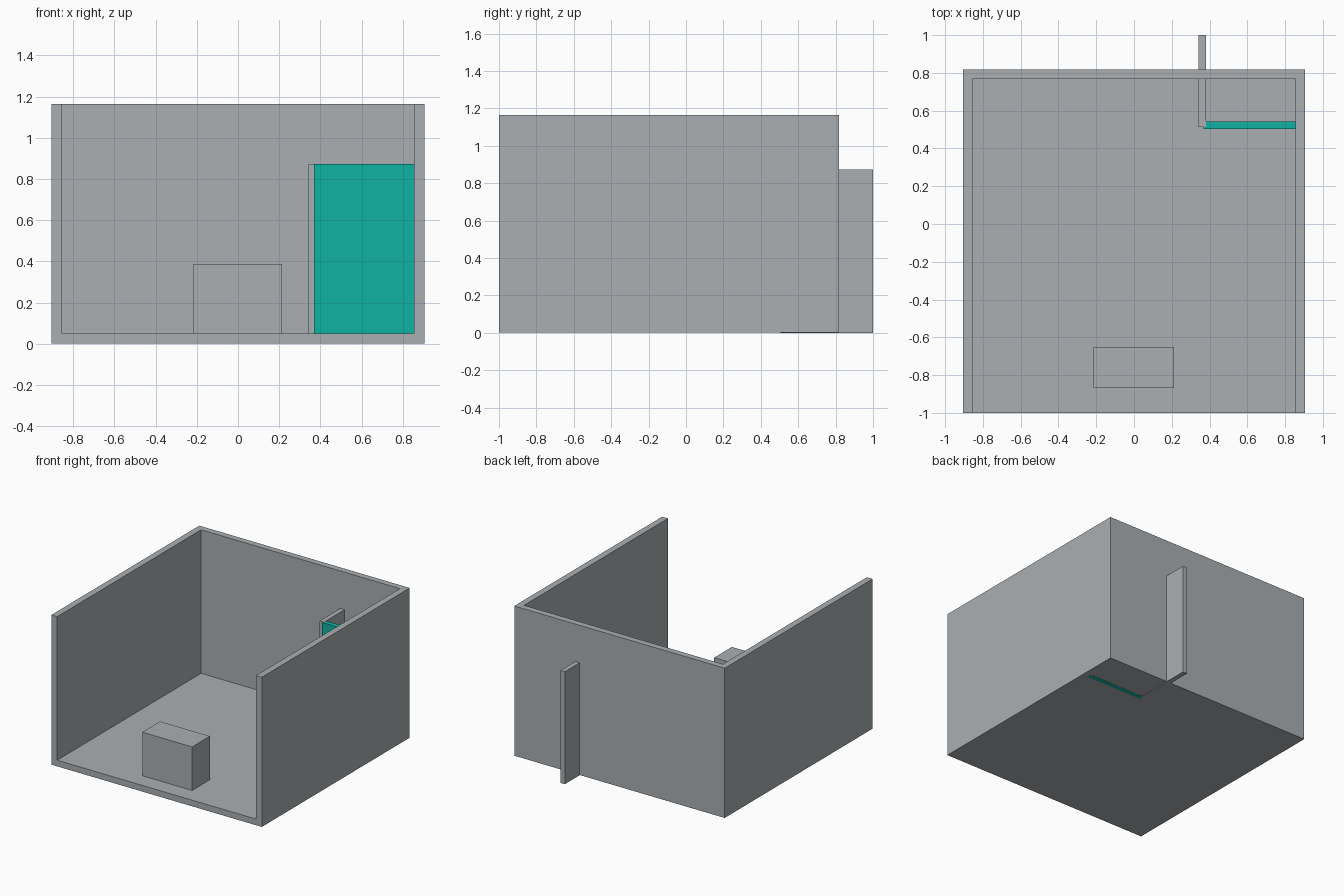
import bpy

if "Cube" in bpy.data.objects:
    bpy.data.objects.remove(bpy.data.objects["Cube"])


def material(name, rgb):
    m = bpy.data.materials.new(name)
    m.diffuse_color = (*rgb, 1)
    m.use_nodes = True
    m.node_tree.nodes["Principled BSDF"].inputs["Base Color"].default_value = m.diffuse_color
    return m


GREY = material("light grey", (0.402, 0.429, 0.445))
TEAL = material("teal", (0.005, 0.445, 0.362))


def extrude(name, outline, z0, z1, mat):
    """Upright prism from a counter-clockwise floor-plan outline."""
    n = len(outline)
    verts = [(x, y, z) for z in (z0, z1) for x, y in outline]
    faces = [tuple(reversed(range(n))), tuple(range(n, 2 * n))]
    faces += [(i, (i + 1) % n, (i + 1) % n + n, i + n) for i in range(n)]
    mesh = bpy.data.meshes.new(name)
    mesh.from_pydata(verts, [], faces)
    mesh.materials.append(mat)
    ob = bpy.data.objects.new(name, mesh)
    bpy.context.collection.objects.link(ob)
    return ob


def box(name, x0, x1, y0, y1, z0, z1, mat):
    return extrude(name, [(x0, y0), (x1, y0), (x1, y1), (x0, y1)], z0, z1, mat)


W, IN = 0.905, 0.855             # outer and inner half widths
FRONT, BACK, IN_BACK = -1.0, 0.817, 0.768
FLOOR, TOP = 0.049, 1.165

# Room: floor slab and U-shaped walls, open at the front and top
box("floor", -W, W, FRONT, BACK, 0.001, FLOOR, GREY)
extrude("walls", [(-W, FRONT), (-IN, FRONT), (-IN, IN_BACK), (IN, IN_BACK),
                  (IN, FRONT), (W, FRONT), (W, BACK), (-W, BACK)],
        FLOOR, TOP, GREY)

# Partition passing through the back wall, and the teal door panel beside it
box("partition", 0.342, 0.38, 0.513, 1.0, 0.0, 0.874, GREY)
box("door_panel", 0.368, IN, 0.504, 0.542, 0.0, 0.873, TEAL)

# Counter near the open front
box("counter", -0.215, 0.213, -0.868, -0.65, FLOOR, 0.388, GREY)
